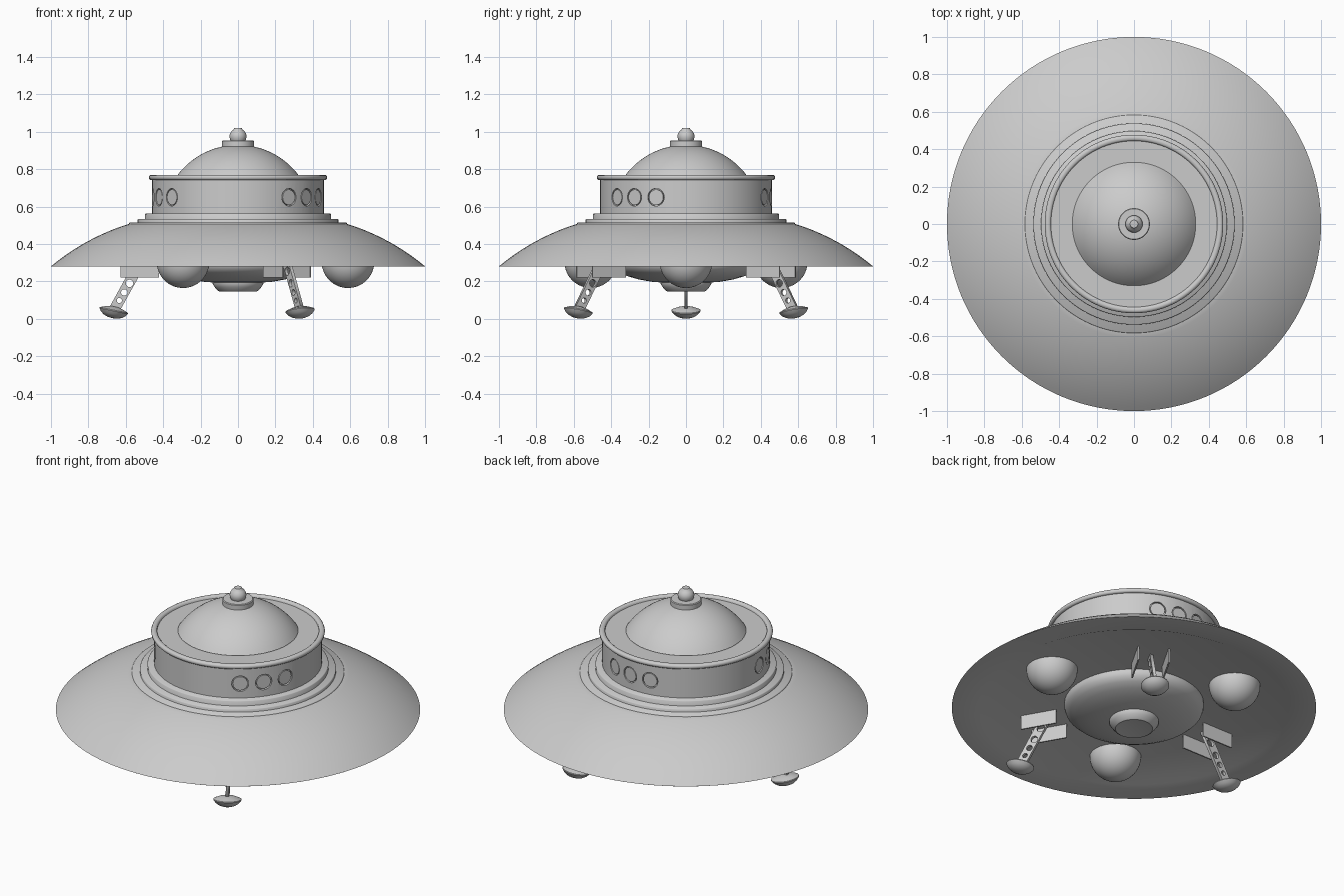
import bpy, bmesh
from math import sin, cos, radians, pi
from mathutils import Matrix

if "Cube" in bpy.data.objects:
    bpy.data.objects.remove(bpy.data.objects["Cube"])


def finish(name, bm, loc=(0, 0, 0), rot=(0, 0, 0), angle=30):
    bmesh.ops.remove_doubles(bm, verts=bm.verts, dist=1e-5)
    bmesh.ops.recalc_face_normals(bm, faces=bm.faces)
    me = bpy.data.meshes.new(name)
    bm.to_mesh(me)
    bm.free()
    ob = bpy.data.objects.new(name, me)
    bpy.context.collection.objects.link(ob)
    ob.location, ob.rotation_euler = loc, rot
    smooth(ob, angle)
    return ob


def smooth(ob, angle=30):
    bpy.ops.object.select_all(action='DESELECT')
    ob.select_set(True)
    bpy.context.view_layer.objects.active = ob
    bpy.ops.object.shade_smooth_by_angle(angle=radians(angle))


def lathe(name, pts, steps=96, closed=False, angle=30, **kw):
    """Spin an (r, z) profile around z."""
    bm = bmesh.new()
    vs = [bm.verts.new((r, 0, z)) for r, z in pts]
    es = [bm.edges.new(p) for p in zip(vs, vs[1:])]
    if closed:
        es.append(bm.edges.new((vs[-1], vs[0])))
    bmesh.ops.spin(bm, geom=vs + es, cent=(0, 0, 0), axis=(0, 0, 1),
                   angle=2 * pi, steps=steps, use_merge=True)
    return finish(name, bm, angle=angle, **kw)


def arc(cr, cz, rad, a0, a1, n):
    """Arc points, angles measured from straight up."""
    return [(cr + rad * sin(radians(a0 + (a1 - a0) * i / n)),
             cz + rad * cos(radians(a0 + (a1 - a0) * i / n))) for i in range(n + 1)]


def place(ang, r, z):
    return (r * cos(ang), r * sin(ang), z)


# Saucer hull with recessed underside
lathe("saucer_hull", [(0, .508)] + arc(.224, -.648, 1.21, 17.1, 39.9, 16)
      + [(.998, .279), (.85, .284), (.80, .305), (0, .305)], steps=128)

# Stepped rings under the cabin
for i, (r, z0, z1) in enumerate([(.583, .49, .514), (.538, .50, .533), (.497, .50, .564)]):
    lathe(f"step_ring_{i + 1}", [(0, z0), (r, z0), (r, z1 - .004), (r - .004, z1), (0, z1)], angle=50)

# Cabin wall with porthole recesses
cabin = lathe("cabin", [(0, .52), (.46, .52), (.46, .755), (0, .755)])
lathe("cabin_rim", [(.443, .745), (.468, .742), (.475, .748), (.477, .757), (.473, .766),
                    (.464, .770), (.452, .769), (.445, .763)], closed=True, angle=60)

port_angles = [radians(c + d) for c in (-37, 83, 203) for d in (-16.5, 0, 16.5)]


def discs(name, rad, r0, r1):
    bm = bmesh.new()
    for a in port_angles:
        m = (Matrix.Translation(place(a, (r0 + r1) / 2, .65)) @ Matrix.Rotation(a, 4, 'Z')
             @ Matrix.Rotation(pi / 2, 4, 'Y'))
        bmesh.ops.create_cone(bm, cap_ends=True, segments=32, radius1=rad, radius2=rad,
                              depth=r1 - r0, matrix=m)
    return finish(name, bm)


cutter = discs("porthole_cutter", .047, .444, .50)
mod = cabin.modifiers.new("portholes", 'BOOLEAN')
mod.object, mod.operation, mod.solver = cutter, 'DIFFERENCE', 'EXACT'
bpy.context.view_layer.objects.active = cabin
bpy.ops.object.modifier_apply(modifier=mod.name)
bpy.data.objects.remove(cutter)
smooth(cabin)
discs("porthole_panes", .041, .43, .457)

# Roof dome, collar and top knob
lathe("roof_dome", arc(0, .525, .405, 0, 54.6, 16))
lathe("dome_collar", [(0, .90), (.075, .90), (.075, .92), (.085, .922), (.085, .950), (.081, .954), (0, .954)])
lathe("top_knob", [(0, .945), (.036, .945), (.043, .96), (.046, .975), (.043, .990), (.034, 1.004),
                   (.024, 1.012), (.021, 1.020), (0, 1.021)], steps=48, angle=40)

# Belly dish and central emitter
lathe("belly_dish", [(0, .19), (.10, .192), (.18, .198), (.25, .210), (.31, .227),
                     (.35, .246), (.375, .268), (.383, .29), (.383, .31)])
lathe("belly_emitter", [(0, .21), (.128, .21), (.136, .198), (.135, .185), (.125, .170),
                        (.110, .152), (.102, .147), (.09, .149), (0, .155)], steps=64)

# Round pods under the hull
for i in range(3):
    a = radians(120 * i)
    lathe(f"pod_{i + 1}", arc(0, 0, .141, 90, 180, 14), steps=48, loc=place(a, .588, .306))


# Landing legs: perforated strut, foot and two bay doors each
def strut(name, rot):
    cu = bpy.data.curves.new(name, 'CURVE')
    cu.dimensions, cu.fill_mode, cu.extrude = '2D', 'BOTH', .009
    outline = [(.550, .31), (.480, .31), (.535, .217), (.628, .05), (.694, .05), (.602, .217)]
    loops = [outline]
    for cx, cz, rad in [(.542, .255, .023), (.580, .190, .020), (.608, .141, .017), (.634, .098, .014)]:
        loops.append([(cx + rad * cos(k * pi / 10), cz + rad * sin(k * pi / 10)) for k in range(20)])
    for pts in loops:
        sp = cu.splines.new('POLY')
        sp.points.add(len(pts) - 1)
        for p, (x, y) in zip(sp.points, pts):
            p.co = (x, y, 0, 1)
        sp.use_cyclic_u = True
    ob = bpy.data.objects.new(name, cu)
    bpy.context.collection.objects.link(ob)
    ob.rotation_euler = (pi / 2, 0, rot)
    bpy.ops.object.select_all(action='DESELECT')
    ob.select_set(True)
    bpy.context.view_layer.objects.active = ob
    bpy.ops.object.convert(target='MESH')


for i in range(3):
    a = radians(60 + 120 * i)
    strut(f"leg_strut_{i + 1}", a)
    lathe(f"leg_foot_{i + 1}", [(0, -.037), (.025, -.035), (.048, -.027), (.066, -.014), (.078, .002),
                                (.077, .007), (.050, .018), (.025, .025), (0, .027)],
          steps=40, loc=place(a, .665, .04), rot=(0, radians(-12), a))
    bm = bmesh.new()
    for s in (-1, 1):
        m = (Matrix.Rotation(a, 4, 'Z') @ Matrix.Translation((.525, s * .085, .265))
             @ Matrix.Diagonal((.205, .008, .09, 1)))
        bmesh.ops.create_cube(bm, size=1, matrix=m)
    finish(f"leg_bay_doors_{i + 1}", bm)
